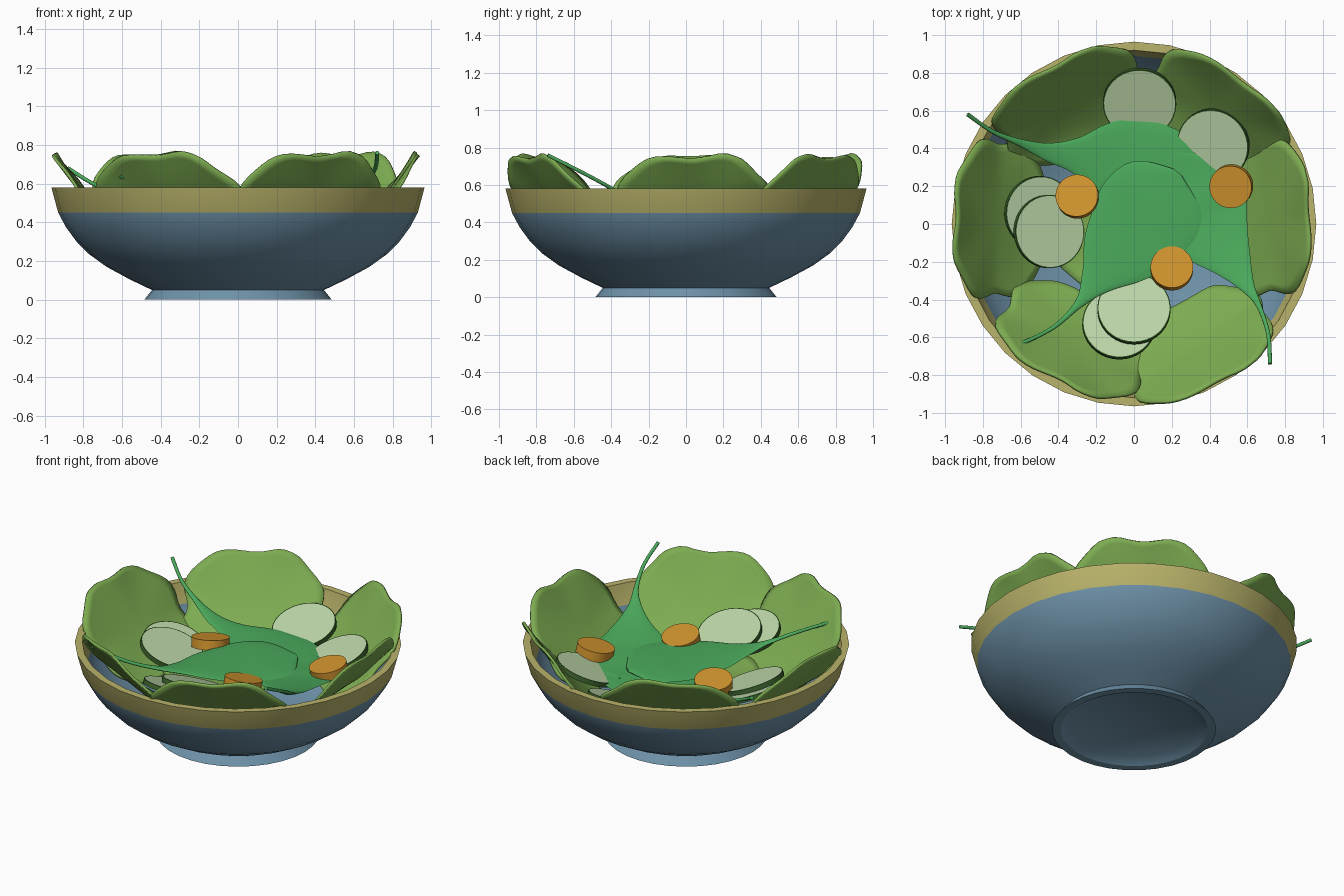
import bpy, bmesh, math
from mathutils import Vector

if "Cube" in bpy.data.objects:
    bpy.data.objects.remove(bpy.data.objects["Cube"])

def material(name, srgb):
    m = bpy.data.materials.new(name)
    m.diffuse_color = [(c / 255) ** 2.2 for c in srgb] + [1]
    m.use_nodes = True
    m.node_tree.nodes["Principled BSDF"].inputs["Base Color"].default_value = m.diffuse_color
    return m

BLUE = material("glaze blue", (110, 145, 168))
BAND = material("rim olive", (184, 178, 106))
LETTUCE = material("lettuce green", (124, 170, 82))
SPINACH = material("spinach green", (76, 168, 92))
FLESH = material("cucumber flesh", (186, 212, 166))
SKIN = material("cucumber skin", (62, 98, 48))
CARROT = material("carrot orange", (206, 146, 50))

def make(name, bm, mats, angle=40):
    bmesh.ops.recalc_face_normals(bm, faces=bm.faces)
    me = bpy.data.meshes.new(name)
    bm.to_mesh(me)
    bm.free()
    ob = bpy.data.objects.new(name, me)
    bpy.context.collection.objects.link(ob)
    for m in mats:
        me.materials.append(m)
    bpy.ops.object.select_all(action='DESELECT')
    ob.select_set(True)
    bpy.context.view_layer.objects.active = ob
    bpy.ops.object.shade_smooth_by_angle(angle=math.radians(angle))
    return ob

def catmull(pts, t):
    """Smooth interpolation through tuples, t in 0..1."""
    s = min(max(t, 0), 1) * (len(pts) - 1)
    i = min(int(s), len(pts) - 2)
    f = s - i
    p = [pts[min(max(k, 0), len(pts) - 1)] for k in range(i - 1, i + 3)]
    return [b + f * ((c - a) / 2 + f * ((2 * a - 5 * b + 4 * c - d) / 2
            + f * (3 * b - a - 3 * c + d) / 2)) for a, b, c, d in zip(*p)]

# Bowl: lathed profile, band coloured by height
profile = [(0, .05), (.38, .035), (.435, 0), (.485, 0), (.445, .05), (.56, .105), (.68, .17),
           (.77, .235), (.835, .30), (.89, .375), (.93, .45), (.965, .58), (.92, .58),
           (.89, .45), (.84, .36), (.74, .25), (.58, .15), (.38, .09), (0, .08)]
bm = bmesh.new()
vs = [bm.verts.new((r, 0, z)) for r, z in profile]
es = [bm.edges.new(p) for p in zip(vs, vs[1:])]
bmesh.ops.spin(bm, geom=vs + es, axis=(0, 0, 1), cent=(0, 0, 0), steps=32,
               angle=math.tau, use_duplicate=False)
bmesh.ops.remove_doubles(bm, verts=bm.verts, dist=.0005)
for f in bm.faces:
    f.material_index = 1 if f.calc_center_median().z > .46 else 0
make("bowl", bm, [BLUE, BAND], 32)

# Lettuce: rounded, gently ruffled sheets on a sloping path (radius, height)
def lettuce(name, place, phase, ruffle=.035, p=2.9):
    bm = bmesh.new()
    n, rings = 64, 9
    rows = []
    for k in range(1, rings + 1):
        q = k / rings
        row = []
        for j in range(n):
            th = math.tau * j / n
            c, s = math.cos(th), math.sin(th)
            R = (abs(c) ** p + abs(s) ** p) ** (-1 / p)
            R *= 1 + ruffle * q * (math.cos(8 * th + math.pi) + .5 * math.cos(5 * th + phase))
            wave = .008 * q ** 3 * math.sin(6 * th + phase)
            row.append(bm.verts.new(place(q * R * c, q * R * s, wave)))
        rows.append(row)
    mid = bm.verts.new(place(0, 0, 0))
    for j in range(n):
        bm.faces.new((mid, rows[0][j], rows[0][(j + 1) % n]))
        for a, b in zip(rows, rows[1:]):
            bm.faces.new((a[j], b[j], b[(j + 1) % n], a[(j + 1) % n]))
    ob = make(name, bm, [LETTUCE], 60)
    mod = ob.modifiers.new("thickness", 'SOLIDIFY')
    mod.thickness, mod.offset = .016, 0

WALL = [(.48, .27), (.60, .345), (.725, .46), (.84, .60), (.945, .75)]

def wall_leaf(angle, shift):
    a = math.radians(angle)
    def place(u, v, wave):
        r, z = catmull(WALL, (v + 1) / 2)
        if v > 1:
            r, z = r + (v - 1) * .3, z + (v - 1) * .4
        r += shift - wave * .7
        z += wave * .5
        t = .41 * u
        return (r * math.cos(a) - t * math.sin(a), r * math.sin(a) + t * math.cos(a), z)
    return place

for i, (ang, shift) in enumerate([(3, -.02), (53, .0), (118, -.01), (178, 0), (243, -.03), (297, .0)]):
    lettuce(f"lettuce_leaf_{i + 1}", wall_leaf(ang, shift), 1.3 * i + .6)
lettuce("lettuce_bed", lambda u, v, w: (-.09 + .36 * u, .34 * v - .02, .36 + w + .04 * (u * u + v * v)),
        .5, .02, 2.2)

# Spinach: blades lofted along a path (x, y, z, half width), tapering into a stem
def spinach(name, pts):
    bm = bmesh.new()
    n, m = 48, 16
    samples = [catmull(pts, i / n) for i in range(n + 1)]
    rings = []
    for i, (x, y, z, w) in enumerate(samples):
        a, b = samples[max(i - 1, 0)], samples[min(i + 1, n)]
        d = (Vector(b[:3]) - Vector(a[:3])).normalized()
        side = d.cross(Vector((0, 0, 1))).normalized()
        up = side.cross(d)
        w = max(w, .010)
        rings.append([bm.verts.new(Vector((x, y, z)) + side * w * math.cos(math.tau * j / m)
                      + up * .010 * math.sin(math.tau * j / m)) for j in range(m)])
    for a, b in zip(rings, rings[1:]):
        for j in range(m):
            bm.faces.new((a[j], a[(j + 1) % m], b[(j + 1) % m], b[j]))
    bm.faces.new(rings[0])
    bm.faces.new(rings[-1])
    make(name, bm, [SPINACH], 50)

spinach("spinach_left", [(-.88, .58, .68, .011), (-.75, .49, .60, .011), (-.60, .43, .53, .02),
        (-.45, .38, .48, .05), (-.30, .36, .45, .10), (-.12, .33, .43, .23), (.05, .26, .43, .29),
        (.20, .18, .43, .26), (.32, .12, .43, .02)])
spinach("spinach_front", [(-.61, -.64, .64, .011), (-.43, -.55, .56, .011), (-.29, -.42, .50, .025),
        (-.20, -.30, .475, .09), (-.10, -.17, .465, .20), (.03, -.01, .46, .275),
        (.11, .11, .46, .275), (.18, .21, .455, .21), (.23, .275, .45, .03)])
spinach("spinach_right", [(.72, -.74, .76, .011), (.71, -.58, .68, .011), (.66, -.43, .60, .015),
        (.60, -.33, .54, .04), (.52, -.20, .49, .11), (.40, -.02, .45, .23), (.33, .12, .44, .28),
        (.27, .25, .43, .25), (.21, .38, .43, .02)])

# Sliced vegetables: tilted discs, with an optional skin ring around the faces
def slice_disc(name, pos, normal, radius, depth, face, side, ring=0):
    bm = bmesh.new()
    bmesh.ops.create_cone(bm, cap_ends=True, segments=36, radius1=radius, radius2=radius, depth=depth)
    for f in bm.faces:
        f.material_index = 1
    caps = [f for f in bm.faces if len(f.verts) > 4]
    if ring:
        bmesh.ops.inset_individual(bm, faces=caps, thickness=ring)
    for f in bm.faces:
        if len(f.verts) > 4:
            f.material_index = 0
    ob = make(name, bm, [face, side], 30)
    ob.location = pos
    ob.rotation_euler = Vector(normal).to_track_quat('Z', 'Y').to_euler()

for i, p in enumerate([(.03, .64, .45), (.42, .42, .455), (-.50, .06, .415), (-.45, -.04, .435),
                       (-.08, -.53, .47), (0, -.45, .48)]):
    d = Vector((-p[0], -p[1], 0)).normalized() * math.tan(math.radians(20))
    slice_disc(f"cucumber_slice_{i + 1}", p, (d.x, d.y, 1), .194, .03, FLESH, SKIN, .006)

for i, (p, nrm) in enumerate([((-.30, .145, .455), (-.1, .2, 1)), ((.515, .20, .475), (-.15, -.15, 1)),
                              ((.20, -.235, .465), (.02, .25, 1))]):
    slice_disc(f"carrot_slice_{i + 1}", p, nrm, .113, .06, CARROT, CARROT)
